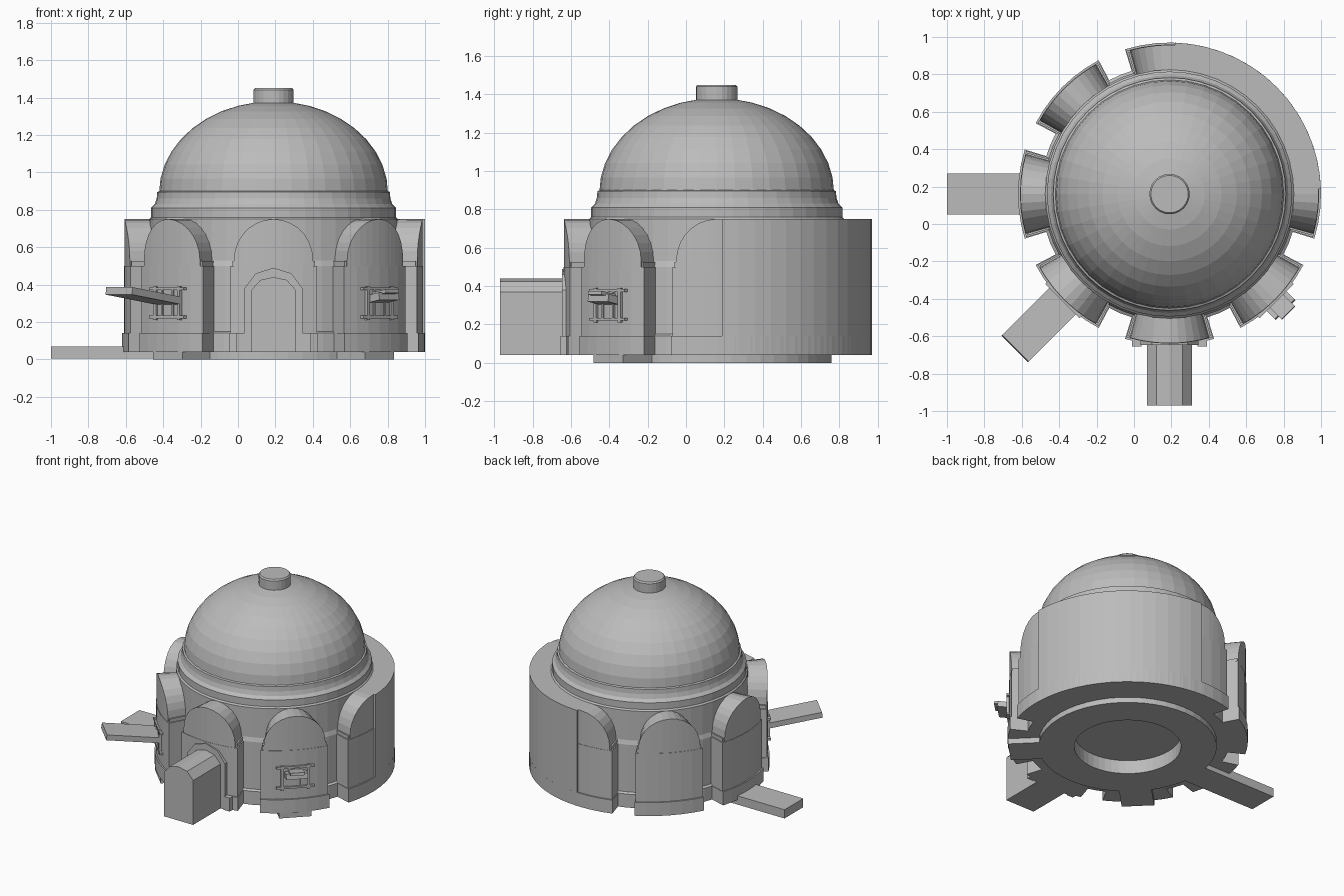
import bpy, bmesh, math
from mathutils import Matrix, Vector

cube = bpy.data.objects.get("Cube")
if cube:
    bpy.data.objects.remove(cube, do_unlink=True)

CENTRE = Matrix.Translation((0.19, 0.16, 0))
HALF = 16.8          # half angle of a bay, degrees

stone = bpy.data.materials.new("grey_stone")
stone.use_nodes = True
stone.diffuse_color = (0.5, 0.5, 0.5, 1)
stone.node_tree.nodes["Principled BSDF"].inputs["Base Color"].default_value = (0.5, 0.5, 0.5, 1)


def finish(name, bm, turn=0):
    """Turn the part about the dome axis and link it."""
    bm.transform(CENTRE @ Matrix.Rotation(math.radians(turn), 4, 'Z'))
    bmesh.ops.recalc_face_normals(bm, faces=bm.faces)
    mesh = bpy.data.meshes.new(name)
    bm.to_mesh(mesh)
    bm.free()
    mesh.materials.append(stone)
    bpy.context.collection.objects.link(bpy.data.objects.new(name, mesh))


def lathe(name, profile, steps):
    bm = bmesh.new()
    verts = [bm.verts.new((r, 0, z)) for r, z in profile]
    edges = [bm.edges.new(p) for p in zip(verts, verts[1:])]
    bmesh.ops.spin(bm, geom=verts + edges, cent=(0, 0, 0), axis=(0, 0, 1),
                   angle=math.tau, steps=steps)
    bmesh.ops.remove_doubles(bm, verts=bm.verts, dist=0.0005)
    finish(name, bm)


def sector(name, tops, z0, r0, r1, turn=0):
    """Curved block from columns of (angle, top height)."""
    bm = bmesh.new()
    cols = []
    for a, z in tops:
        c, s = math.cos(math.radians(a)), math.sin(math.radians(a))
        cols.append([bm.verts.new((r * c, r * s, h))
                     for r, h in ((r0, z0), (r1, z0), (r1, z), (r0, z))])
    for p, q in zip(cols, cols[1:]):
        for i in range(4):
            j = (i + 1) % 4
            bm.faces.new((p[i], p[j], q[j], q[i]))
    bm.faces.new(cols[0])
    bm.faces.new(cols[-1])
    finish(name, bm, turn)


def flat_tops(a0, a1, z):
    n = max(6, round((a1 - a0) / 6))
    return [(a0 + (a1 - a0) * i / n, z) for i in range(n + 1)]


def box(name, lo, hi, turn, tilt=0):
    """Block in local radial, sideways and height axes."""
    lo, hi = Vector(lo), Vector(hi)
    bm = bmesh.new()
    bmesh.ops.create_cube(bm, size=1)
    bm.transform(Matrix.Diagonal((*(hi - lo), 1)))
    bm.transform(Matrix.Translation((lo + hi) / 2) @ Matrix.Rotation(-math.radians(tilt), 4, 'Y'))
    finish(name, bm, turn)


def prism(name, outline, r0, r1, turn):
    """Outline in sideways and height axes, pulled outwards."""
    bm = bmesh.new()
    face = bm.faces.new([bm.verts.new((r0, y, z)) for y, z in outline])
    out = bmesh.ops.extrude_face_region(bm, geom=[face])["geom"]
    bmesh.ops.translate(bm, vec=(r1 - r0, 0, 0),
                        verts=[v for v in out if isinstance(v, bmesh.types.BMVert)])
    finish(name, bm, turn)


def bay(name, turn, span=0):
    """Arched bay; a span stretches it into a long curved wall."""
    lo, hi, arch = -HALF, span + HALF, HALF - 1.4
    sector(name + "_skirt", flat_tops(lo - 0.3, hi + 0.3, 0.14), 0.04, 0.5, 0.81, turn)
    sector(name + "_wall", flat_tops(lo, hi, 0.50), 0.1, 0.5, 0.80, turn)
    sector(name + "_ledge", flat_tops(lo + 0.6, hi - 0.6, 0.525), 0.49, 0.5, 0.79, turn)
    curve = [(arch * math.cos(t), 0.53 + 0.22 * math.sin(t))
             for t in (math.pi * i / 14 for i in range(15))]
    tops = [(-x, z) for x, z in curve[:8]]
    tops += flat_tops(0, span, 0.75)[1:-1] if span else []
    tops += [(span - x, z) for x, z in curve[7 if span else 8:]]
    sector(name + "_arch", tops, 0.5, 0.5, 0.797, turn)


# Drum, floor recess and plinth
lathe("drum", [(0, 0.1), (0.36, 0.1), (0.36, 0), (0.6, 0), (0.6, 0.04), (0.69, 0.04),
               (0.69, 0.14), (0.675, 0.15), (0.675, 0.5), (0.665, 0.53), (0.665, 0.75),
               (0.655, 0.76), (0.655, 0.81), (0.635, 0.83), (0.625, 0.86), (0.622, 0.895),
               (0.6, 0.905)], 48)

# Dome and cap
dome = [(0.612 * math.cos(t), 0.89 + 0.49 * math.sin(t))
        for t in (math.pi / 2 * i / 10 for i in range(11))]
lathe("dome", [(0.612, 0.85)] + dome, 40)
lathe("cap", [(0.108, 1.34), (0.108, 1.44), (0.1, 1.45), (0, 1.45)], 24)

# Bays and the long wall
for label, angle in (("front", 270), ("front_left", 315), ("front_right", 225),
                     ("right", 180), ("back_right", 135)):
    bay(label + "_bay", angle)
bay("long_wall", 0, 90)
sector("long_wall_face", flat_tops(2, 88, 0.75), 0.04, 0.6, 0.81)

# Plinth pads under the window bays
for label, angle in (("left", 315), ("right", 225)):
    box(label + "_pad", (0.5, -0.11, 0), (0.8, 0.11, 0.045), angle)

# Windows: crossed bars
for label, angle in (("left", 315), ("right", 225)):
    for i in (-1, 1):
        box(label + "_window_upright", (0.76, i * 0.09 - 0.01, 0.21),
            (0.81, i * 0.09 + 0.01, 0.39), angle)
        box(label + "_window_rail", (0.76, -0.13, 0.295 + i * 0.075),
            (0.81, 0.13, 0.31 + i * 0.075), angle)
        box(label + "_window_bar", (0.76, i * 0.04 - 0.006, 0.22),
            (0.806, i * 0.04 + 0.006, 0.38), angle)

# Planks through the windows and the ramp on the ground
box("right_window_plank", (0.72, -0.1, 0.315), (1.17, 0.1, 0.355), 225, 8)
box("left_window_plank", (0.72, -0.075, 0.305), (0.875, 0.075, 0.345), 315, 10)
box("left_window_slat", (0.72, -0.05, 0.34), (0.9, 0.05, 0.36), 315, 10)
box("ground_ramp", (0.55, -0.11, 0.005), (1.19, 0.11, 0.07), 180)

# Doorway passage with its arched surround
side = [(0.12, 0.04), (0.12, 0.37), (0.07, 0.425), (0, 0.44)]
passage = side + [(-y, z) for y, z in reversed(side[:-1])]
prism("door_passage", passage, 0.7, 1.13, 270)
rim = [(0.155, 0.04), (0.155, 0.38), (0.095, 0.46), (0, 0.49)]
surround = rim + [(-y, z) for y, z in reversed(rim[:-1])]
prism("door_surround", surround, 0.7, 0.808, 270)
for i in (-1, 1):
    box("door_post_base", (0.75, i * 0.175 - 0.025, 0.04), (0.815, i * 0.175 + 0.025, 0.14), 270)
